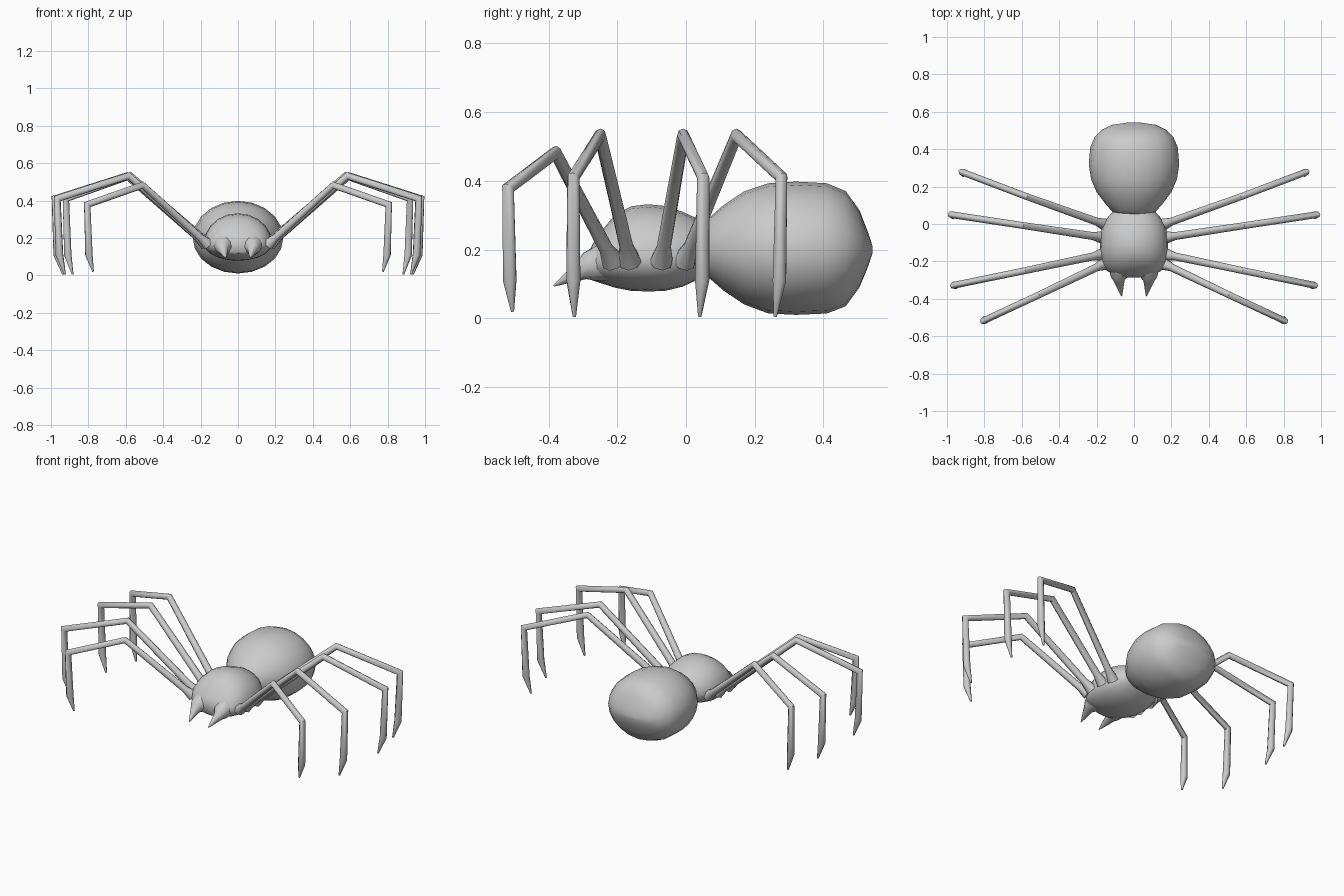
import bpy
from math import sin, cos, pi
from mathutils import Vector

if "Cube" in bpy.data.objects:
    bpy.data.objects.remove(bpy.data.objects["Cube"])


def make(name, rings):
    """Skin a list of equal-sized vertex rings into a capped, smooth object."""
    n = len(rings[0])
    verts = [v for r in rings for v in r]
    faces = [(i * n + j, i * n + (j + 1) % n, (i + 1) * n + (j + 1) % n, (i + 1) * n + j)
             for i in range(len(rings) - 1) for j in range(n)]
    faces += [tuple(reversed(range(n))), tuple(range(len(verts) - n, len(verts)))]
    me = bpy.data.meshes.new(name)
    me.from_pydata(verts, [], faces)
    ob = bpy.data.objects.new(name, me)
    bpy.context.collection.objects.link(ob)
    bpy.ops.object.select_all(action='DESELECT')
    ob.select_set(True)
    bpy.context.view_layer.objects.active = ob
    bpy.ops.object.mode_set(mode='EDIT')
    bpy.ops.mesh.select_all(action='SELECT')
    bpy.ops.mesh.normals_make_consistent(inside=False)
    bpy.ops.object.mode_set(mode='OBJECT')
    bpy.ops.object.shade_smooth_by_angle(angle=0.8)
    return ob


def body(name, stations, n=20):
    """Stations: y, half width, z of widest point, top z, bottom z."""
    rings = []
    for y, w, mid, top, bot in stations:
        ring = []
        for k in range(n):
            a = 2 * pi * k / n
            s = sin(a)
            ring.append((w * cos(a), y, mid + s * ((top - mid) if s > 0 else (mid - bot))))
        rings.append(ring)
    return make(name, rings)


def tube(name, pts, radii, n=8):
    """Tapered tube with mitred joints."""
    pts = [Vector(p) for p in pts]
    segs = [(b - a).normalized() for a, b in zip(pts, pts[1:])]
    d0 = segs[0]
    u = d0.cross(Vector((0, 0, 1))).normalized()
    offs = [cos(2 * pi * k / n) * u + sin(2 * pi * k / n) * u.cross(d0) for k in range(n)]
    rings = []
    for i, p in enumerate(pts):
        din = segs[max(i - 1, 0)]
        dout = segs[min(i, len(segs) - 1)]
        t = (din + dout).normalized()
        # slide each side line along its segment onto the mitre plane
        rings.append([p + radii[i] * (o - din * (o.dot(t) / din.dot(t))) for o in offs])
        q = din.rotation_difference(dout)
        offs = [q @ o for o in offs]
    return make(name, rings)


# Abdomen
body("abdomen", [
    (0.04, 0.07, 0.20, 0.26, 0.14), (0.07, 0.12, 0.20, 0.295, 0.115),
    (0.11, 0.155, 0.20, 0.33, 0.08), (0.17, 0.20, 0.20, 0.37, 0.04),
    (0.24, 0.23, 0.20, 0.393, 0.014), (0.32, 0.242, 0.20, 0.398, 0.01),
    (0.41, 0.234, 0.20, 0.393, 0.014), (0.465, 0.21, 0.20, 0.37, 0.035),
    (0.505, 0.17, 0.20, 0.315, 0.09), (0.53, 0.12, 0.20, 0.25, 0.15),
    (0.543, 0.03, 0.20, 0.21, 0.19)])

# Head and thorax
body("head_thorax", [
    (-0.285, 0.06, 0.16, 0.19, 0.12), (-0.272, 0.11, 0.16, 0.215, 0.11),
    (-0.25, 0.145, 0.165, 0.25, 0.103), (-0.21, 0.17, 0.17, 0.298, 0.09),
    (-0.16, 0.18, 0.17, 0.326, 0.08), (-0.11, 0.182, 0.17, 0.332, 0.078),
    (-0.06, 0.18, 0.17, 0.327, 0.08), (-0.01, 0.168, 0.175, 0.31, 0.092),
    (0.04, 0.138, 0.18, 0.287, 0.115), (0.08, 0.10, 0.19, 0.26, 0.14)])

# Leg joints for the right side: root, knee, ankle, foot top, tip
legs = [
    ((0.16, -0.213, 0.165), (0.51, -0.38, 0.482), (0.806, -0.518, 0.378),
     (0.797, -0.513, 0.11), (0.775, -0.505, 0.02)),
    ((0.17, -0.163, 0.165), (0.585, -0.25, 0.532), (0.966, -0.328, 0.41),
     (0.955, -0.328, 0.11), (0.925, -0.325, 0.005)),
    ((0.17, -0.072, 0.165), (0.595, -0.008, 0.532), (0.978, 0.05, 0.41),
     (0.966, 0.047, 0.11), (0.935, 0.04, 0.005)),
    ((0.15, -0.005, 0.165), (0.575, 0.147, 0.532), (0.92, 0.278, 0.41),
     (0.91, 0.272, 0.11), (0.884, 0.26, 0.005)),
]
for side, sx in (("right", 1), ("left", -1)):
    for i, joints in enumerate(legs):
        p = [Vector((sx * x, y, z)) for x, y, z in joints]
        flare = p[0].lerp(p[1], 0.12)
        tube(f"leg_{i + 1}_{side}", [p[0], flare] + p[1:],
             [0.034, 0.021, 0.018, 0.018, 0.021, 0.005])
    # Fang: thick base stepping down to a sharp point
    tube(f"fang_{side}",
         [(sx * 0.075, -0.23, 0.165), (sx * 0.08, -0.283, 0.15),
          (sx * 0.08, -0.303, 0.14), (sx * 0.066, -0.385, 0.095)],
         [0.06, 0.045, 0.03, 0.003], 10)
